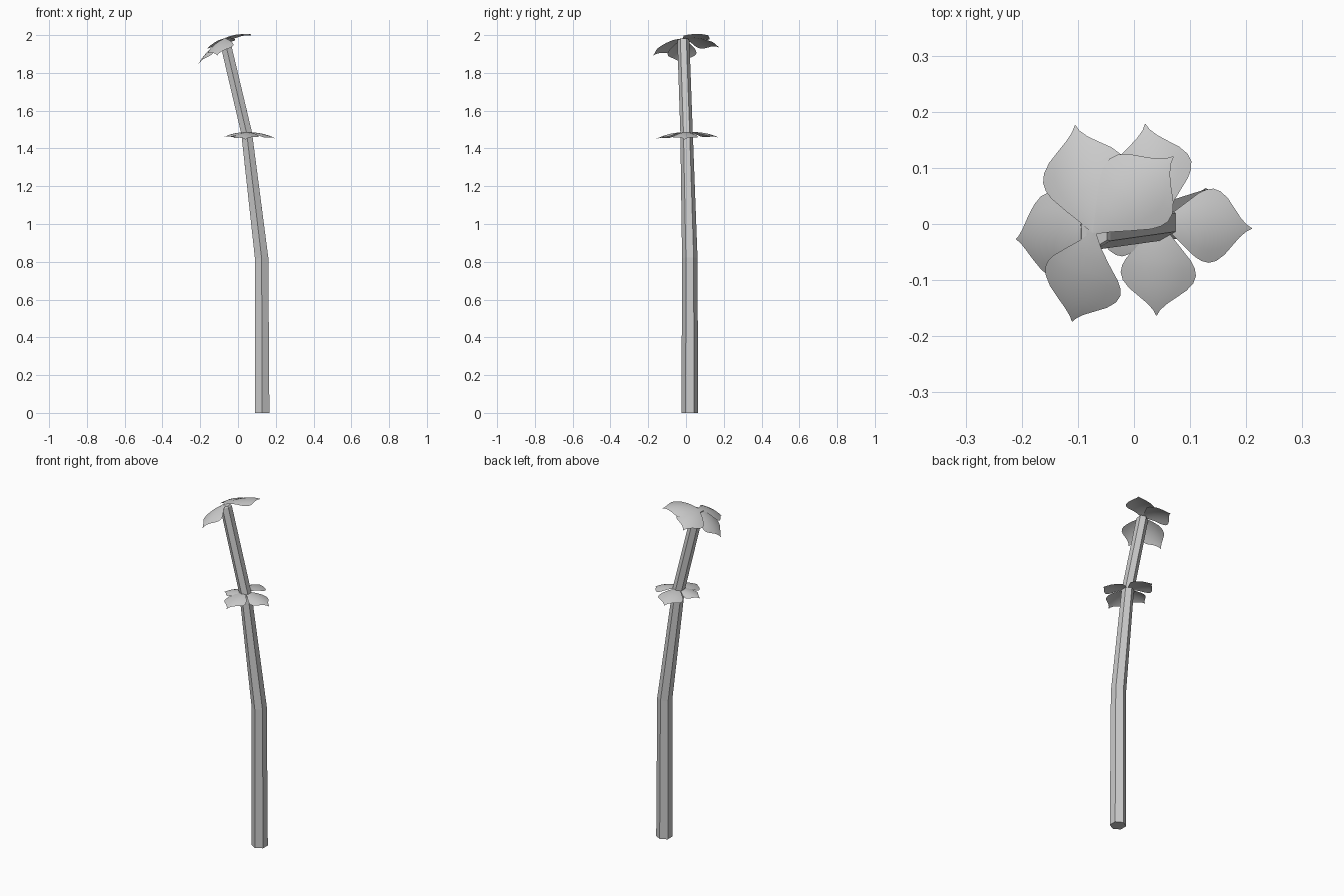
import bpy, bmesh, math
from mathutils import Vector

cube = bpy.data.objects.get("Cube")
if cube:
    bpy.data.objects.remove(cube, do_unlink=True)

grey = bpy.data.materials.new("plain grey")
grey.use_nodes = True
colour = (0.6, 0.6, 0.6, 1)
grey.diffuse_color = colour
grey.node_tree.nodes["Principled BSDF"].inputs["Base Color"].default_value = colour


def finish(name, bm, smooth):
    mesh = bpy.data.meshes.new(name)
    bm.to_mesh(mesh)
    bm.free()
    mesh.materials.append(grey)
    for face in mesh.polygons:
        face.use_smooth = smooth
    obj = bpy.data.objects.new(name, mesh)
    bpy.context.collection.objects.link(obj)


def build_stem(path):
    """Six-sided tapering tube; each ring is square to the bend of the path."""
    bm = bmesh.new()
    points = [Vector(p[:3]) for p in path]
    rings = []
    for i, centre in enumerate(points):
        axis = (points[min(i + 1, len(points) - 1)] - points[max(i - 1, 0)]).normalized()
        if i == 0:
            axis = Vector((0, 0, 1))
        side = Vector((0, 1, 0)).cross(axis).normalized()
        front = axis.cross(side)
        ring = []
        for k in range(6):
            a = math.pi / 6 + k * math.pi / 3
            ring.append(bm.verts.new(centre + path[i][3] * (side * math.cos(a) + front * math.sin(a))))
        rings.append(ring)
    for low, high in zip(rings, rings[1:]):
        for k in range(6):
            n = (k + 1) % 6
            bm.faces.new((low[k], low[n], high[n], high[k]))
    bm.faces.new(rings[0][::-1])
    bm.faces.new(rings[-1])
    finish("stem", bm, False)


# Half-widths along a leaf, both as fractions of its length
OUTLINE = [(0, .02), (.12, .11), (.25, .22), (.4, .34), (.48, .38), (.56, .395),
           (.64, .37), (.72, .30), (.8, .19), (.87, .1), (.94, .035), (1, .004)]


def build_leaf(name, base, tip, axis):
    """Thin arched blade, with drooping sides and a pointed tip."""
    bm = bmesh.new()
    base, along = Vector(base), Vector(tip) - Vector(base)
    length = along.length
    across = Vector(axis).cross(along).normalized()
    up = along.cross(across).normalized()
    rows = []
    for t, w in OUTLINE:
        row = []
        for s in (-1, -.67, -.33, 0, .33, .67, 1):
            lift = .28 * t * (1 - t) - .6 * (s * w) ** 2
            row.append(bm.verts.new(base + along * t + across * (s * w * length) + up * (lift * length)))
        rows.append(row)
    for r, q in zip(rows, rows[1:]):
        for k in range(6):
            bm.faces.new((r[k], q[k], q[k + 1], r[k + 1]))
    bmesh.ops.recalc_face_normals(bm, faces=bm.faces)
    bm.normal_update()
    if sum((f.normal.dot(up) for f in bm.faces)) < 0:
        bmesh.ops.reverse_faces(bm, faces=bm.faces)
    finish(name, bm, True)


# Stem with two bends, closed by a small chamfer at the top
build_stem([(.128, .02, 0, .044), (.125, .02, .82, .041), (.046, .003, 1.48, .033),
            (-.069, -.014, 1.968, .032), (-.071, -.015, 1.977, .027)])

# Lower whorl, nearly level
lower = (.047, .003, 1.485)
for name, tip in {"right": (-.085, -.01, 1.455), "left": (.21, -.008, 1.447),
                  "front": (.04, -.163, 1.447), "back": (.02, .178, 1.455)}.items():
    build_leaf("lower_leaf_" + name, lower, tip, (-.05, 0, 1))

# Upper whorl, tilted with the leaning stem
upper = (-.071, -.015, 1.982)
for name, tip in {"right": (-.21, -.027, 1.845), "left": (.07, .12, 1.998),
                  "front": (-.11, -.174, 1.892), "back": (-.105, .176, 1.935)}.items():
    build_leaf("upper_leaf_" + name, upper, tip, (-.28, -.06, 1))
